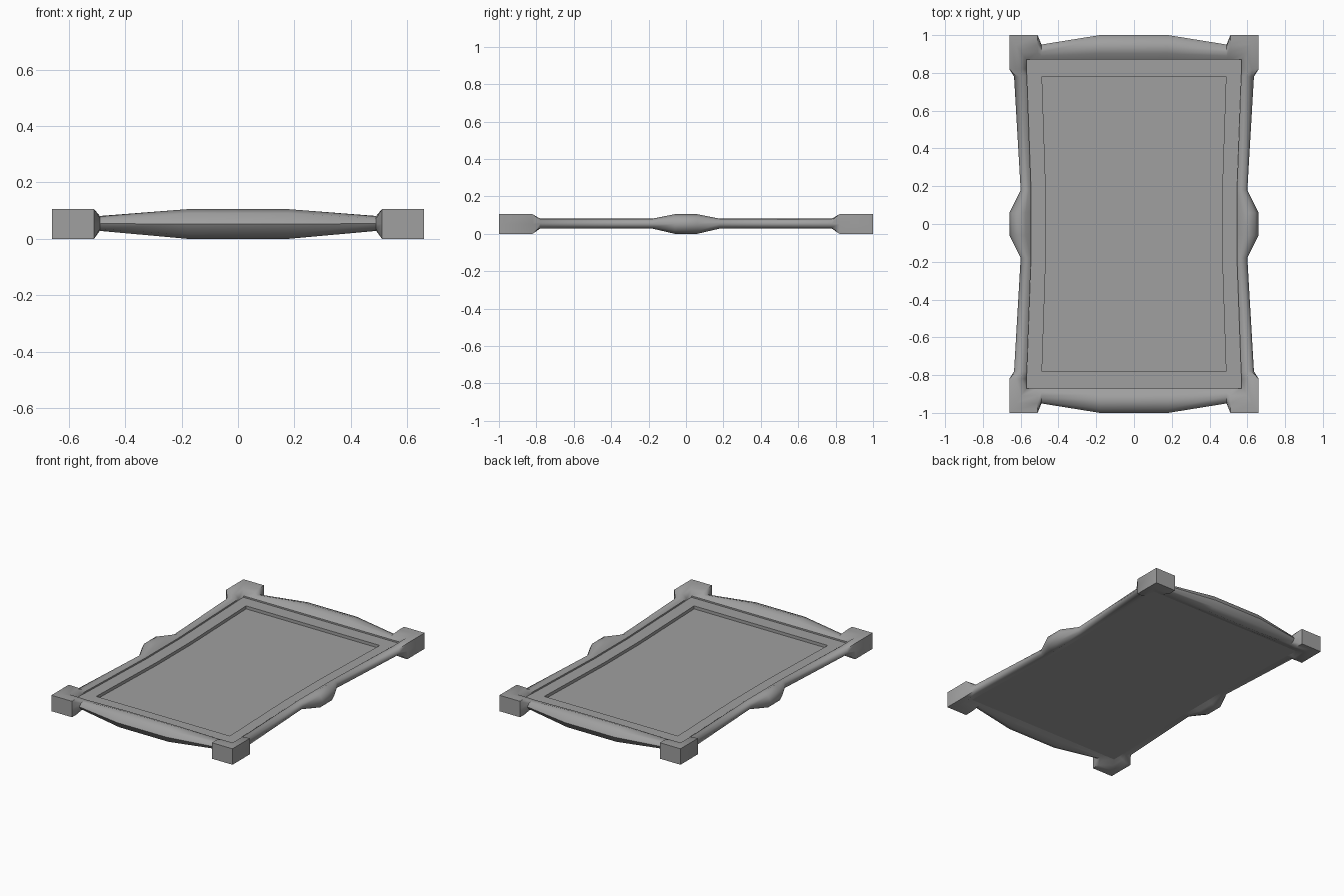
import bpy, bmesh, math

cube = bpy.data.objects.get("Cube")
if cube:
    bpy.data.objects.remove(cube, do_unlink=True)

grey = bpy.data.materials.new("plain_grey")
grey.use_nodes = True
GREY = (0.35, 0.35, 0.35, 1)
grey.diffuse_color = GREY
grey.node_tree.nodes["Principled BSDF"].inputs["Base Color"].default_value = GREY

INNER_TOP, BORDER, FLOOR, UNDER = 0.07, 0.06, 0.04, 0.028
FULL, THIN = (0.0, 0.105), (0.028, 0.08)


def finish(name, bm, angle):
    bmesh.ops.recalc_face_normals(bm, faces=bm.faces)
    mesh = bpy.data.meshes.new(name)
    bm.to_mesh(mesh)
    bm.free()
    mesh.materials.append(grey)
    obj = bpy.data.objects.new(name, mesh)
    bpy.context.collection.objects.link(obj)
    bpy.ops.object.select_all(action='DESELECT')
    obj.select_set(True)
    bpy.context.view_layer.objects.active = obj
    bpy.ops.object.shade_smooth_by_angle(angle=math.radians(angle))
    return obj


def bridge(bm, a, b):
    for i in range(len(a)):
        j = (i + 1) % len(a)
        bm.faces.new((a[i], a[j], b[j], b[i]))


def section(inner, outer, heights, square):
    """Closed moulding section from the inner lip over the crest to the underside."""
    lo, hi = heights
    mid, half = (lo + hi) / 2, (hi - lo) / 2
    shoulder = (1.0, 1.0) if square else (0.84, 0.72)
    crest = 0.6 if square else 0.5
    profile = [(0, INNER_TOP), (crest / 2, (INNER_TOP + hi) / 2 + 0.006), (crest, hi),
               (shoulder[0], mid + half * shoulder[1]), (1, mid),
               (shoulder[0], mid - half * shoulder[1]), (crest, lo),
               (crest / 2, (UNDER + lo) / 2), (0, UNDER)]
    return [(inner[0] + (outer[0] - inner[0]) * u,
             inner[1] + (outer[1] - inner[1]) * u, z) for u, z in profile]


# Quarter of the moulding, from the end rail round the corner to the side rail
quarter = [
    ((0.18, 0.87), (0.18, 1.0), FULL, False),
    ((0.49, 0.87), (0.49, 0.95), THIN, False),
    ((0.51, 0.87), (0.51, 1.0), FULL, True),
    ((0.57, 0.87), (0.66, 1.0), FULL, True),
    ((0.57, 0.82), (0.66, 0.82), FULL, True),
    ((0.567, 0.78), (0.635, 0.78), THIN, False),
    ((0.545, 0.18), (0.60, 0.18), THIN, False),
    ((0.545, 0.06), (0.66, 0.06), FULL, False),
]


def mirrored(sx, sy):
    ring = [[(x * sx, y * sy, z) for x, y, z in section(*s)] for s in quarter]
    return ring if sx * sy > 0 else ring[::-1]


# Frame moulding
bm = bmesh.new()
sections = []
for sx, sy in ((1, 1), (1, -1), (-1, -1), (-1, 1)):
    sections += mirrored(sx, sy)
loops = [[bm.verts.new(p) for p in s] for s in sections]
for a, b in zip(loops, loops[1:] + loops[:1]):
    bridge(bm, a, b)
finish("frame_moulding", bm, 50)


# Recessed panel with its flat border
def waisted(bm, x, y, waist, z):
    points = [(x, y), (waist, 0.18), (waist, -0.18), (x, -y)]
    points += [(-px, -py) for px, py in points]
    return [bm.verts.new((px, py, z)) for px, py in points]


bm = bmesh.new()
rings = [waisted(bm, 0.572, 0.872, 0.547, UNDER),
         waisted(bm, 0.572, 0.872, 0.547, BORDER),
         waisted(bm, 0.487, 0.78, 0.467, BORDER),
         waisted(bm, 0.487, 0.78, 0.467, FLOOR)]
for a, b in zip(rings, rings[1:]):
    bridge(bm, a, b)
bm.faces.new(rings[0])
bm.faces.new(rings[-1])
finish("recessed_panel", bm, 30)
